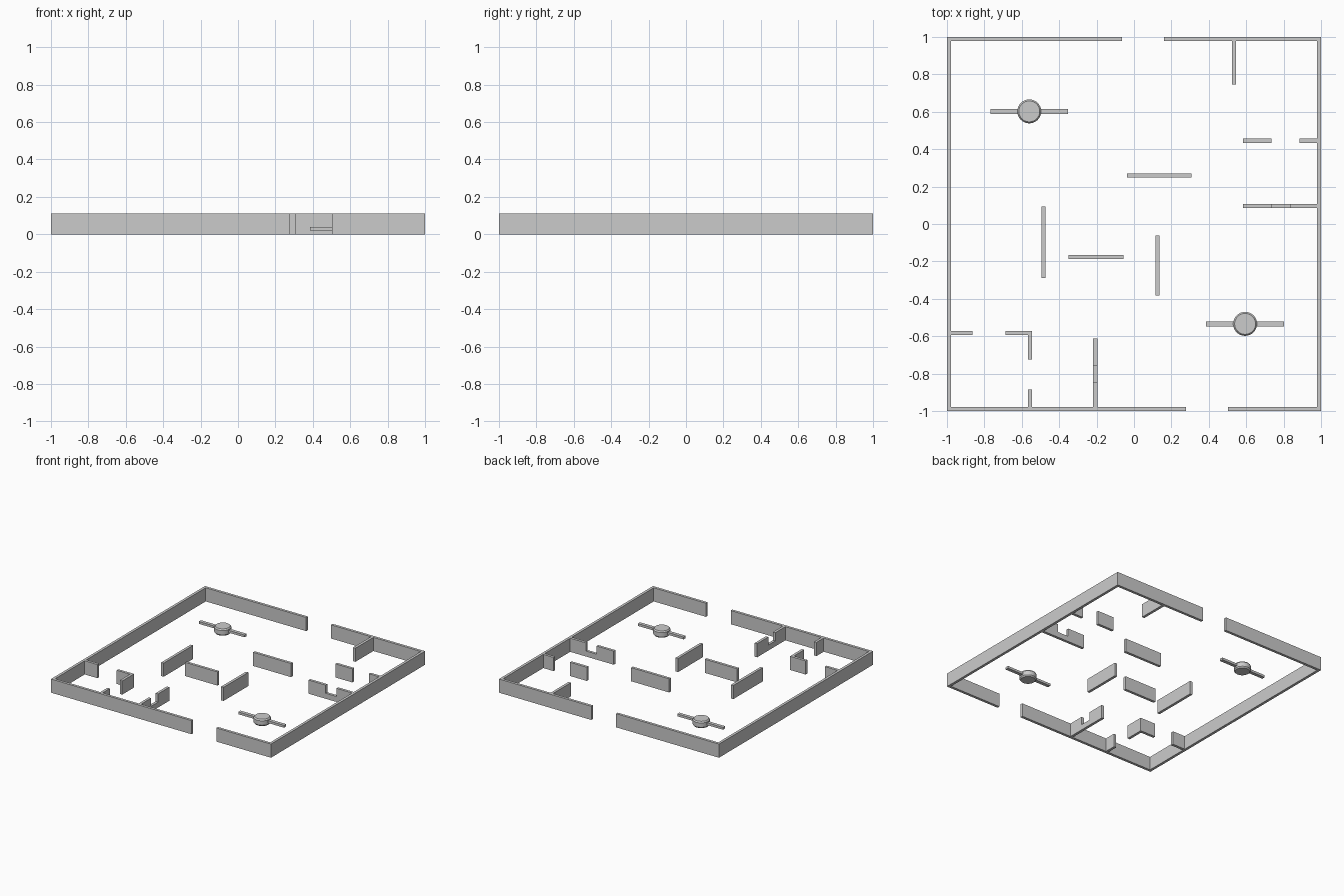
import bpy, bmesh
from math import pi, cos, sin

if "Cube" in bpy.data.objects:
    bpy.data.objects.remove(bpy.data.objects["Cube"])

H = 0.112      # wall height
T = 0.022      # wall thickness
SILL = 0.045   # height of the low window sections
IN = 1 - T     # inner face of the outer walls


def make_object(name, bm):
    bmesh.ops.recalc_face_normals(bm, faces=bm.faces)
    mesh = bpy.data.meshes.new(name)
    bm.to_mesh(mesh)
    bm.free()
    obj = bpy.data.objects.new(name, mesh)
    bpy.context.collection.objects.link(obj)
    return obj


def prism(name, outline, z0=0.0, z1=H):
    """Extrude a floor-plan outline upward."""
    bm = bmesh.new()
    face = bm.faces.new([bm.verts.new((x, y, z0)) for x, y in outline])
    top = bmesh.ops.extrude_face_region(bm, geom=[face])["geom"]
    for v in top:
        if isinstance(v, bmesh.types.BMVert):
            v.co.z = z1
    return make_object(name, bm)


def box(name, x0, x1, y0, y1, z0=0.0, z1=H):
    return prism(name, [(x0, y0), (x1, y0), (x1, y1), (x0, y1)], z0, z1)


def wall_x(name, x0, x1, y, z1=H):
    return box(name, x0, x1, y - T / 2, y + T / 2, 0, z1)


def wall_y(name, x, y0, y1, z1=H):
    return box(name, x - T / 2, x + T / 2, y0, y1, 0, z1)


def outer_wall(name, s, back_end, front_end):
    """C-shaped half of the enclosure, s = side of the x axis."""
    return prism(name, [(back_end, 1), (s, 1), (s, -1), (front_end, -1),
                        (front_end, -IN), (s * IN, -IN), (s * IN, IN), (back_end, IN)])


# Outer enclosure with a doorway at front and back
outer_wall("outer_wall_left", -1, -0.065, 0.278)
outer_wall("outer_wall_right", 1, 0.16, 0.503)

# Free-standing walls in the middle
wall_x("centre_wall_back", -0.037, 0.308, 0.26)
wall_x("centre_wall_front", -0.35, -0.056, -0.176)
wall_y("centre_wall_left", -0.484, -0.29, 0.093)
wall_y("centre_wall_right", 0.126, -0.383, -0.062)

# Back right room
wall_y("back_room_divider", 0.535, 0.745, IN)
wall_x("back_room_wall", 0.582, 0.735, 0.445)
wall_x("back_room_door_stub", 0.885, IN, 0.445)
wall_x("window_wall_a_end", 0.582, 0.737, 0.096)
wall_x("window_wall_a_sill", 0.737, 0.835, 0.096, SILL)
wall_x("window_wall_a_stub", 0.835, IN, 0.096)

# Front left room
wall_x("front_room_door_stub", -IN, -0.863, -0.582)
prism("front_room_corner", [(-0.687, -0.571), (-0.545, -0.571), (-0.545, -0.725),
                            (-0.567, -0.725), (-0.567, -0.593), (-0.687, -0.593)])
wall_y("front_room_side_stub", -0.556, -IN, -0.885)
wall_y("window_wall_b_end", -0.207, -0.757, -0.612)
wall_y("window_wall_b_sill", -0.207, -0.848, -0.757, SILL)
wall_y("window_wall_b_stub", -0.207, -IN, -0.848)


# Round hubs with a thin bar through each
def hub(name, cx, cy, n=32):
    profile = [(0.056, 0.0), (0.064, 0.01), (0.064, 0.046), (0.056, 0.056)]
    bm = bmesh.new()
    rings = [[bm.verts.new((cx + r * cos(2 * pi * i / n), cy + r * sin(2 * pi * i / n), z))
              for i in range(n)] for r, z in profile]
    for a, b in zip(rings, rings[1:]):
        for i in range(n):
            j = (i + 1) % n
            bm.faces.new((a[i], a[j], b[j], b[i]))
    bm.faces.new(rings[0])
    bm.faces.new(rings[-1])
    obj = make_object(name, bm)
    bpy.context.view_layer.objects.active = obj
    obj.select_set(True)
    bpy.ops.object.shade_smooth_by_angle(angle=0.5)
    obj.select_set(False)


for side, cx, cy in (("back", -0.56, 0.602), ("front", 0.594, -0.534)):
    hub("hub_" + side, cx, cy)
    box("hub_bar_" + side, cx - 0.208, cx + 0.208, cy - 0.014, cy + 0.014, 0.021, 0.04)
